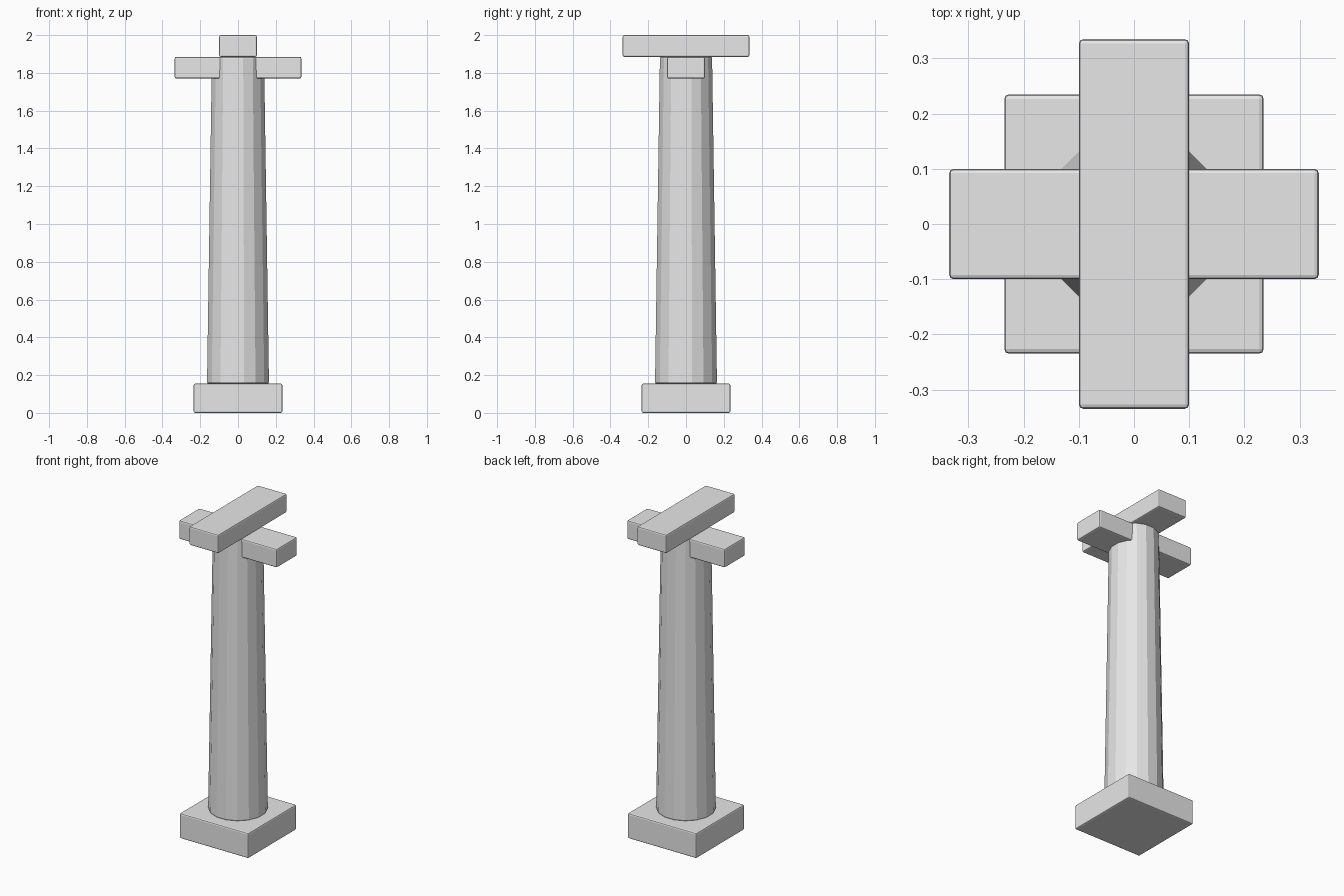
import bpy
import bmesh
from math import cos, pi
from mathutils import Matrix

default_cube = bpy.data.objects.get("Cube")
if default_cube:
    bpy.data.objects.remove(default_cube, do_unlink=True)

stone = bpy.data.materials.new("light grey stone")
stone.use_nodes = True
grey = (0.8, 0.8, 0.8, 1)
stone.diffuse_color = grey
stone.node_tree.nodes["Principled BSDF"].inputs["Base Color"].default_value = grey


def finish(bm, name, bevel):
    """Turn a bmesh into a flat shaded object with softened edges."""
    mesh = bpy.data.meshes.new(name)
    bm.to_mesh(mesh)
    bm.free()
    mesh.materials.append(stone)
    obj = bpy.data.objects.new(name, mesh)
    bpy.context.collection.objects.link(obj)
    mod = obj.modifiers.new("soft edges", "BEVEL")
    mod.width = bevel
    mod.segments = 2
    mod.limit_method = "ANGLE"
    mod.angle_limit = pi / 4
    return obj


def block(name, half_x, half_y, bottom, top):
    bm = bmesh.new()
    bmesh.ops.create_cube(bm, size=2)
    bmesh.ops.scale(bm, vec=(half_x, half_y, (top - bottom) / 2), verts=bm.verts)
    bmesh.ops.translate(bm, vec=(0, 0, (top + bottom) / 2), verts=bm.verts)
    return finish(bm, name, 0.008)


def tapered_shaft(name, sides, low, high, bottom, top):
    """Prism with a flat side to the front; low and high are half widths."""
    bm = bmesh.new()
    to_corner = 1 / cos(pi / sides)
    bmesh.ops.create_cone(
        bm, cap_ends=True, segments=sides,
        radius1=low * to_corner, radius2=high * to_corner, depth=top - bottom,
        matrix=Matrix.Translation((0, 0, (top + bottom) / 2))
        @ Matrix.Rotation(pi / sides, 4, "Z"))
    return finish(bm, name, 0.008)


# Square plinth and tapering column
block("plinth", 0.235, 0.235, 0, 0.155)
tapered_shaft("column", 16, 0.164, 0.138, 0.155, 1.885)

# Two crossed beams stacked at the top
block("lower_beam", 0.335, 0.1, 1.77, 1.885)
block("upper_beam", 0.1, 0.335, 1.885, 2)
